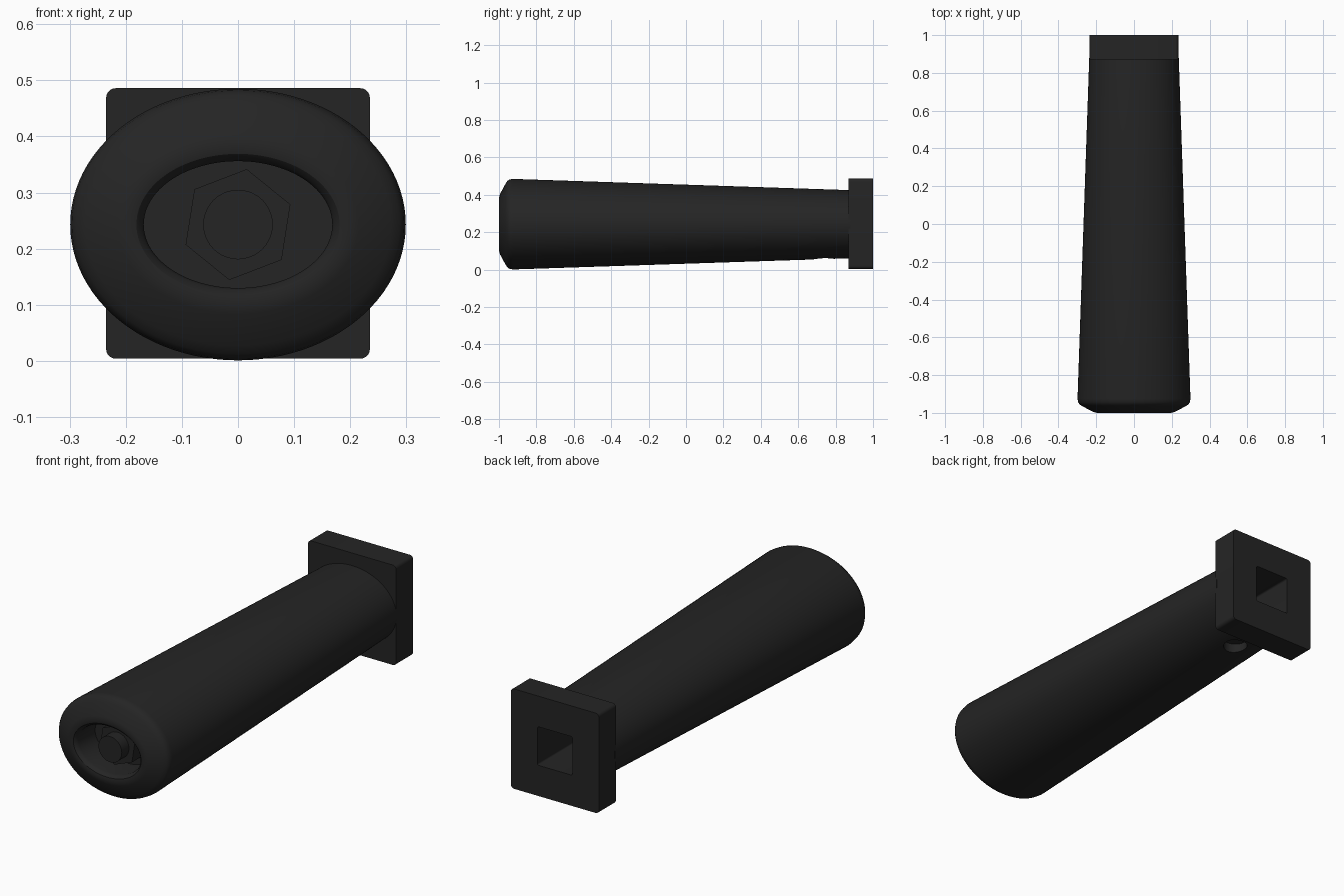
import bpy, bmesh, math
from mathutils import Matrix

if "Cube" in bpy.data.objects:
    bpy.data.objects.remove(bpy.data.objects["Cube"])

CZ = 0.243  # height of the handle axis
black = bpy.data.materials.new("black rubber")
black.diffuse_color = (0.018, 0.018, 0.018, 1)
black.use_nodes = True
black.node_tree.nodes["Principled BSDF"].inputs["Base Color"].default_value = black.diffuse_color


def finish(name, bm):
    bmesh.ops.recalc_face_normals(bm, faces=bm.faces)
    me = bpy.data.meshes.new(name)
    bm.to_mesh(me)
    bm.free()
    me.materials.append(black)
    ob = bpy.data.objects.new(name, me)
    bpy.context.collection.objects.link(ob)
    return ob


def select(ob):
    bpy.ops.object.select_all(action='DESELECT')
    ob.select_set(True)
    bpy.context.view_layer.objects.active = ob


def smooth(ob, angle=32):
    select(ob)
    bpy.ops.object.shade_smooth_by_angle(angle=math.radians(angle))


def loft(name, rings, n, turn=0.0):
    """Solid from rings of (y, x radius, z radius) along the handle axis."""
    bm = bmesh.new()
    loops = []
    for y, rx, rz in rings:
        loops.append([bm.verts.new((rx * math.cos(turn + 2 * math.pi * i / n), y,
                                    CZ + rz * math.sin(turn + 2 * math.pi * i / n)))
                      for i in range(n)])
    for a, b in zip(loops, loops[1:]):
        for i in range(n):
            j = (i + 1) % n
            bm.faces.new((a[i], a[j], b[j], b[i]))
    bm.faces.new(loops[0])
    bm.faces.new(loops[-1])
    return finish(name, bm)


def box(name, x, y0, y1, z, radius):
    """Square block along y with rounded lengthwise edges."""
    bm = bmesh.new()
    bmesh.ops.create_cube(bm, size=1, matrix=Matrix.Translation((0, (y0 + y1) / 2, CZ + 0.002))
                          @ Matrix.Diagonal((2 * x, y1 - y0, 2 * z, 1)))
    edges = [e for e in bm.edges if abs(e.verts[0].co.y - e.verts[1].co.y) > 1e-4]
    bmesh.ops.bevel(bm, geom=edges, offset=radius, segments=5, profile=0.5, affect='EDGES')
    return finish(name, bm)


def cut(ob, cutter):
    cutter.hide_render = True
    mod = ob.modifiers.new("cut", 'BOOLEAN')
    mod.operation = 'DIFFERENCE'
    mod.solver = 'EXACT'
    mod.object = cutter
    select(ob)
    bpy.ops.object.modifier_apply(modifier=mod.name)


# Oval tapered grip, with rounded nose and oval recess turned inwards
grip = loft("grip", [
    (-0.85, 0.168, 0.113), (-0.975, 0.168, 0.113), (-0.988, 0.172, 0.117),
    (-0.997, 0.181, 0.126), (-1.0, 0.195, 0.140), (-0.995, 0.215, 0.160),
    (-0.965, 0.273, 0.216), (-0.955, 0.288, 0.231), (-0.943, 0.296, 0.239),
    (-0.925, 0.299, 0.242), (0.88, 0.237, 0.182)], 96)

# Square end flange
flange = box("end_flange", 0.235, 0.87, 1.0, 0.241, 0.017)

# Square drive socket through the flange into the grip
socket = box("socket_cutter", 0.093, 0.2, 1.1, 0.093, 0.008)
cut(grip, socket)
cut(flange, socket)

# Round set screw hole underneath
bm = bmesh.new()
bmesh.ops.create_cone(bm, cap_ends=True, segments=32, radius1=0.055, radius2=0.055, depth=0.2,
                      matrix=Matrix.Translation((0, 0.735, 0.0)))
hole = finish("set_screw_hole_cutter", bm)
cut(grip, hole)

for cutter in (socket, hole):
    bpy.data.objects.remove(cutter, do_unlink=True)
smooth(grip)
smooth(flange)

# Hexagon nut and stud end inside the front recess
nut = loft("nut", [(-0.92, 0.1, 0.1), (-0.845, 0.1, 0.1)], 6, math.radians(21))
stud = loft("stud", [(-0.975, 0.062, 0.062), (-0.845, 0.062, 0.062)], 40)
smooth(stud)
